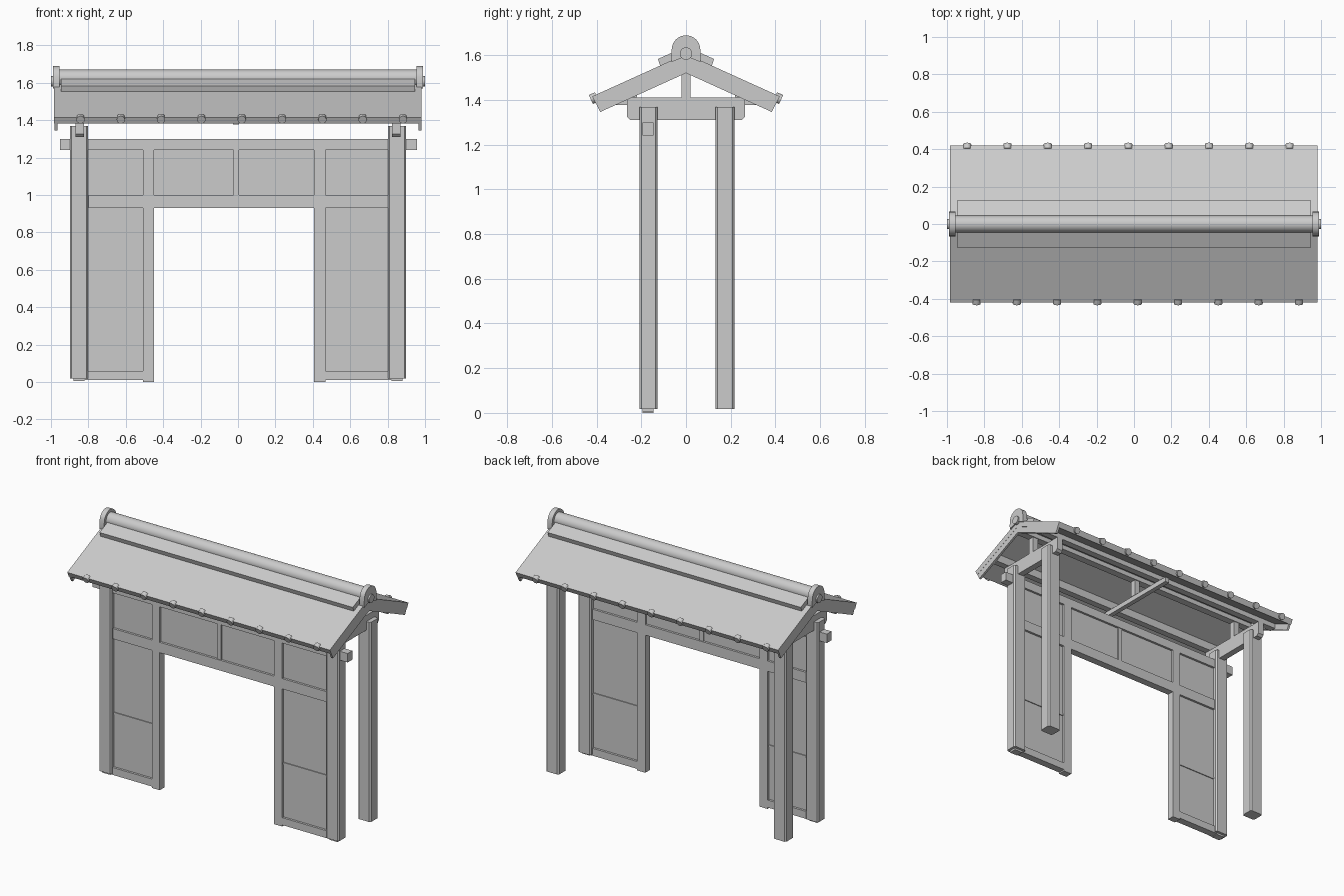
import bpy, bmesh, math
from mathutils import Matrix, Vector

if "Cube" in bpy.data.objects:
    bpy.data.objects.remove(bpy.data.objects["Cube"])

grey = bpy.data.materials.new("plain grey")
grey.use_nodes = True
grey.diffuse_color = (0.6, 0.6, 0.6, 1)
grey.node_tree.nodes["Principled BSDF"].inputs["Base Color"].default_value = (0.6, 0.6, 0.6, 1)


def finish(name, bm):
    bmesh.ops.recalc_face_normals(bm, faces=bm.faces)
    mesh = bpy.data.meshes.new(name)
    bm.to_mesh(mesh)
    bm.free()
    mesh.materials.append(grey)
    ob = bpy.data.objects.new(name, mesh)
    bpy.context.collection.objects.link(ob)
    return ob


def box(name, xs, ys, zs, bevel=0.0):
    bm = bmesh.new()
    lo, hi = Vector((xs[0], ys[0], zs[0])), Vector((xs[1], ys[1], zs[1]))
    m = Matrix.Translation((lo + hi) / 2) @ Matrix.Diagonal((*(hi - lo), 1))
    bmesh.ops.create_cube(bm, size=1, matrix=m)
    if bevel:
        upright = [e for e in bm.edges if abs(e.verts[0].co.z - e.verts[1].co.z) > 0.1]
        bmesh.ops.bevel(bm, geom=upright, offset=bevel, segments=1, affect='EDGES')
    return finish(name, bm)


def prism(name, profile, x0, x1):
    """Extrude a (y, z) outline along x."""
    bm = bmesh.new()
    face = bm.faces.new([bm.verts.new((x0, y, z)) for y, z in profile])
    new = bmesh.ops.extrude_face_region(bm, geom=[face])["geom"]
    bmesh.ops.translate(bm, vec=(x1 - x0, 0, 0),
                        verts=[v for v in new if isinstance(v, bmesh.types.BMVert)])
    return finish(name, bm)


def smooth(ob):
    bpy.ops.object.select_all(action='DESELECT')
    ob.select_set(True)
    bpy.context.view_layer.objects.active = ob
    bpy.ops.object.shade_smooth_by_angle(angle=math.radians(40))


def rod(name, centre, direction, radius, length, sides=24):
    bm = bmesh.new()
    turn = Vector(direction).to_track_quat('Z', 'Y').to_matrix().to_4x4()
    bmesh.ops.create_cone(bm, cap_ends=True, segments=sides, radius1=radius, radius2=radius,
                          depth=length, matrix=Matrix.Translation(centre) @ turn)
    ob = finish(name, bm)
    smooth(ob)
    return ob


SLOPE = 0.453
WALL = (-0.195, -0.145)
PANEL = (-0.18, -0.16)

# Four corner posts and the tie beams resting in them
for side, sx in (("right", -1), ("left", 1)):
    xs = sorted((sx * 0.802, sx * 0.898))
    box(f"front_post_{side}", xs, (-0.208, -0.127), (0.018, 1.368), 0.009)
    box(f"rear_post_{side}", xs, (0.132, 0.217), (0.018, 1.368), 0.009)
    cx = sx * 0.846
    prism(f"tie_beam_{side}", [(-0.265, 1.41), (-0.265, 1.325), (-0.25, 1.31),
                               (0.25, 1.31), (0.265, 1.325), (0.265, 1.41)],
          cx - 0.022, cx + 0.022)
    box(f"king_post_{side}", (cx - 0.02, cx + 0.02), (-0.02, 0.02), (1.41, 1.53))
box("middle_tie_beam", (-0.027, 0.005), (-0.32, 0.32), (1.377, 1.41))
box("middle_king_post", (-0.029, 0.007), (-0.02, 0.02), (1.41, 1.53))

# Wall frame
box("head_beam", (-0.952, 0.957), WALL, (1.24, 1.30))
box("lintel", (-0.80, 0.805), WALL, (0.93, 1.0))
box("centre_stile", (-0.024, 0.005), (-0.19, -0.15), (1.0, 1.24))
for side, jamb, outer in (("right", (-0.508, -0.449), -0.85), ("left", (0.406, 0.467), 0.85)):
    box(f"door_jamb_{side}", jamb, WALL, (0, 1.24))
    span = sorted((outer, jamb[0] if outer < 0 else jamb[1]))
    box(f"bottom_rail_{side}", span, WALL, (0.01, 0.06))
    box(f"middle_rail_{side}", span, (-0.186, -0.154), (0.415, 0.43))
    box(f"side_panel_{side}", span, PANEL, (0.05, 1.24))
    box(f"post_foot_{side}", sorted((outer - 0.03, outer + 0.03)), WALL, (0.005, 0.02))
box("transom_panel", (-0.46, 0.42), PANEL, (0.99, 1.25))

# Roof slopes, gable boards, purlins, ridge cover boards and eave caps
box("ridge_purlin", (-0.965, 0.965), (-0.025, 0.025), (1.52, 1.575))
for name, s in (("front", -1), ("rear", 1)):
    prism(f"roof_{name}", [(0, 1.606), (s * 0.42, 1.606 - SLOPE * 0.42),
                           (s * 0.403, 1.382), (0, 1.563)], -0.983, 0.981)
    for side, x in (("right", -0.98), ("left", 0.965)):
        prism(f"gable_board_{side}_{name}",
              [(0, 1.59), (s * 0.412, 1.59 - SLOPE * 0.412), (s * 0.384, 1.346), (0, 1.52)],
              x, x + 0.015)
    prism(f"purlin_{name}", [(s * 0.22, 1.41), (s * 0.265, 1.41),
                             (s * 0.265, 1.45), (s * 0.22, 1.47)], -0.965, 0.965)
    prism(f"ridge_cover_{name}", [(0, 1.60), (s * 0.114, 1.60 - SLOPE * 0.114),
                                  (s * 0.126, 1.583), (0, 1.64)], -0.947, 0.947)
    for i in range(9):
        x = -s * (0.02 + (i - 4) * 0.2155) - (0.01 if s > 0 else 0)
        rod(f"eave_cap_{name}_{i + 1}", (x, s * 0.412, 1.408), (0, s, -SLOPE), 0.022, 0.03, 16)

# Ridge roll with arched end tiles and round pegs
rod("ridge_roll", (0, 0, 1.625), (1, 0, 0), 0.045, 1.92)
arch = [(0.064 * math.cos(a), 1.625 + 0.064 * math.sin(a))
        for a in (math.pi * i / 20 for i in range(21))]
arch += [(-0.068, 1.595), (-0.064, 1.57), (0, 1.595), (0.064, 1.57), (0.068, 1.595)]
for side, x in (("right", -0.99), ("left", 0.955)):
    smooth(prism(f"ridge_end_{side}", arch, x, x + 0.035))
    rod(f"ridge_peg_{side}", (math.copysign(0.975, x), 0, 1.607), (1, 0, 0), 0.028, 0.05)
